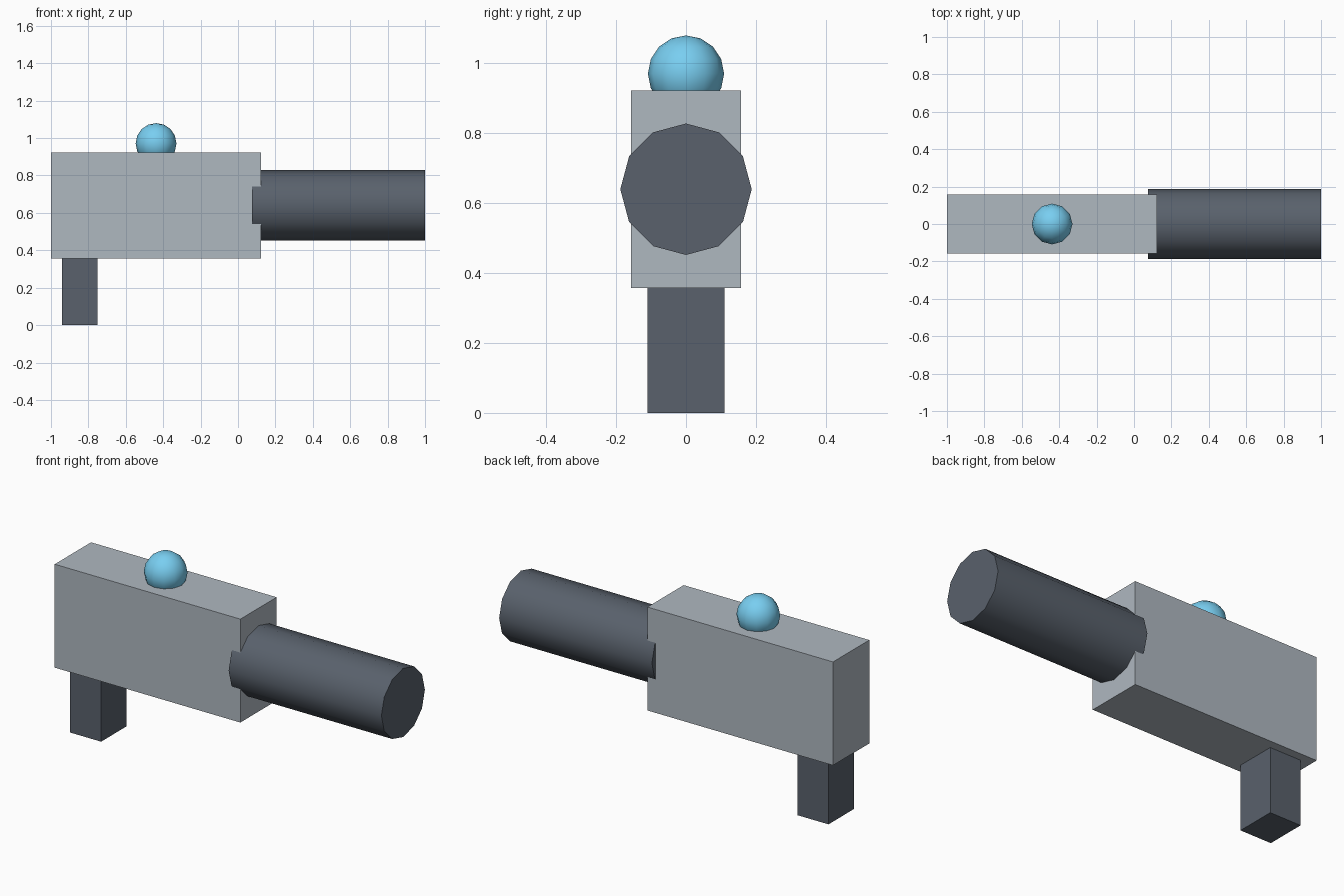
import bpy
from math import pi, radians

if "Cube" in bpy.data.objects:
    bpy.data.objects.remove(bpy.data.objects["Cube"])


def material(name, rgb):
    m = bpy.data.materials.new(name)
    m.diffuse_color = (*rgb, 1.0)
    m.use_nodes = True
    m.node_tree.nodes["Principled BSDF"].inputs["Base Color"].default_value = m.diffuse_color
    return m


def finish(name, mat, smooth=False):
    ob = bpy.context.object
    ob.name = name
    ob.data.materials.append(mat)
    if smooth:
        bpy.ops.object.shade_smooth_by_angle(angle=radians(40))
    return ob


def box(name, x, y, z, mat):
    # x, y, z are (min, max) ranges
    spans = (x, y, z)
    bpy.ops.mesh.primitive_cube_add(size=1, location=[(a + b) / 2 for a, b in spans])
    bpy.context.object.scale = [b - a for a, b in spans]
    bpy.ops.object.transform_apply(location=False, rotation=False, scale=True)
    return finish(name, mat)


light_grey = material("light_grey", (0.43, 0.48, 0.53))
slate = material("slate", (0.10, 0.12, 0.15))
sky_blue = material("sky_blue", (0.19, 0.62, 0.88))

# Main housing and the grip below its rear end
box("body", (-1.0, 0.124), (-0.157, 0.157), (0.357, 0.923), light_grey)
box("grip", (-0.94, -0.752), (-0.11, 0.11), (0.0, 0.42), slate)

# Twelve-sided barrel, wider than the housing it is set into
bpy.ops.mesh.primitive_cylinder_add(vertices=12, radius=0.188, depth=0.925,
                                    location=(0.5375, 0, 0.64),
                                    rotation=(0, pi / 2, 0))
bpy.ops.object.transform_apply(location=False, rotation=True, scale=False)
finish("barrel", slate, smooth=True)

# Low-poly ball half sunk into the top
bpy.ops.mesh.primitive_uv_sphere_add(segments=12, ring_count=8, radius=0.109,
                                     location=(-0.438, 0, 0.971))
finish("top_ball", sky_blue, smooth=True)
